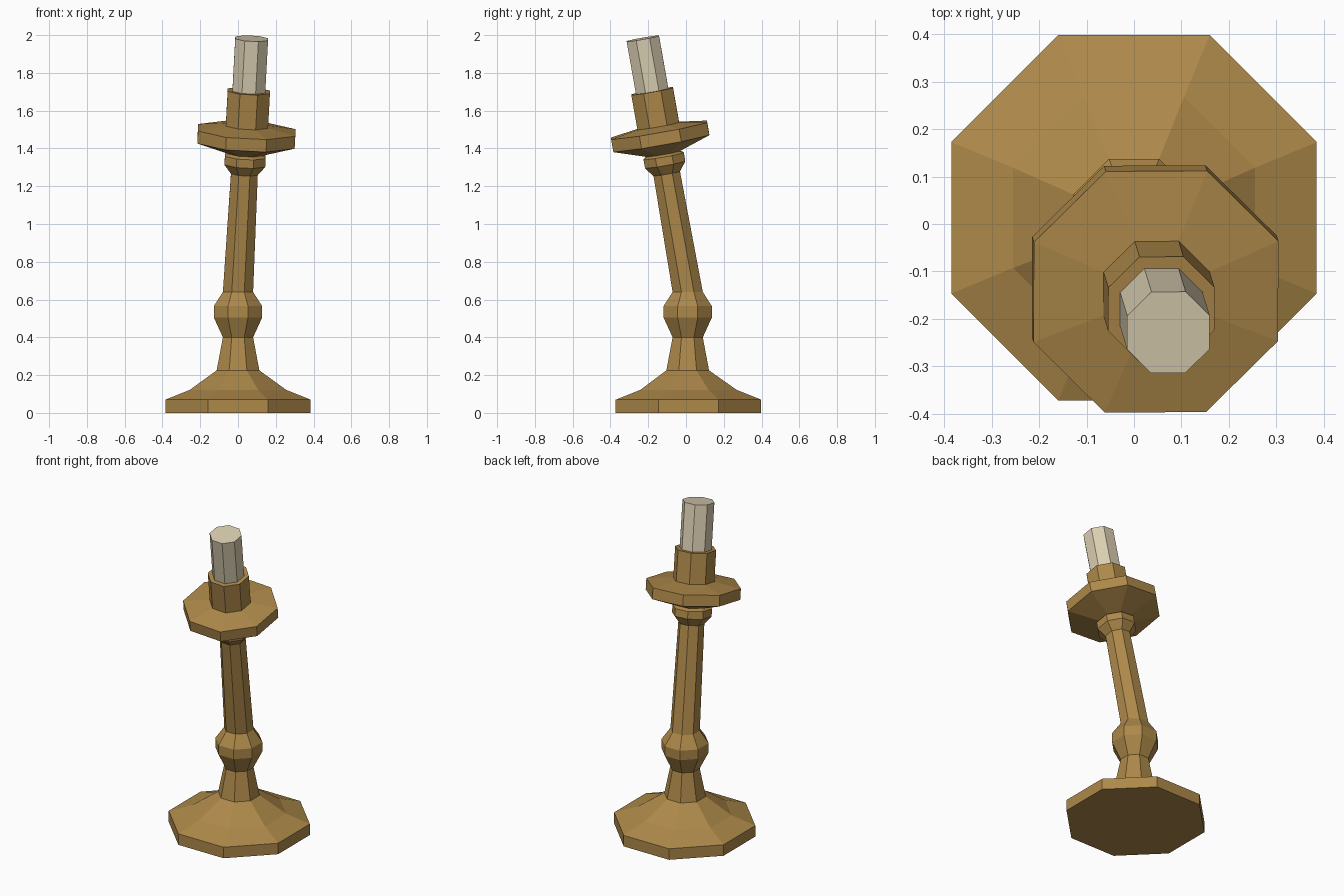
import bpy, bmesh, math
from mathutils import Vector

cube = bpy.data.objects.get("Cube")
if cube:
    bpy.data.objects.remove(cube, do_unlink=True)

SIDES = 8
UP = Vector((0, 0, 1))
LEAN = Vector((0.054, -0.177, 1)).normalized()   # axis of the leaning upper half
BEND = Vector((0, 0.009, 0.64))                  # point where the stem bends


def material(name, color):
    m = bpy.data.materials.new(name)
    m.use_nodes = True
    m.diffuse_color = color
    bsdf = m.node_tree.nodes["Principled BSDF"]
    bsdf.inputs["Base Color"].default_value = color
    bsdf.inputs["Roughness"].default_value = 0.7
    return m


brass = material("aged brass", (0.42, 0.25, 0.068, 1))
wax = material("cream wax", (0.70, 0.62, 0.44, 1))


def upright(z):
    return Vector((0, 0.013 if z < 0.2 else 0.009, z)), UP


def leaning(z):
    return BEND + LEAN * ((z - BEND.z) / LEAN.z), LEAN


def turned(name, rings, mat):
    """Octagonal lathe form; each ring is (axis function, height, flat half-width)."""
    bm = bmesh.new()
    loops = []
    for axis, z, half in rings:
        centre, normal = axis(z)
        turn = UP.rotation_difference(normal)
        r = half / math.cos(math.pi / SIDES)
        loop = []
        for i in range(SIDES):
            a = (i + 0.5) * math.tau / SIDES
            loop.append(bm.verts.new(centre + turn @ Vector((r * math.cos(a), r * math.sin(a), 0))))
        loops.append(loop)
    for low, high in zip(loops, loops[1:]):
        for i in range(SIDES):
            j = (i + 1) % SIDES
            bm.faces.new((low[i], low[j], high[j], high[i]))
    bm.faces.new(loops[0][::-1])
    bm.faces.new(loops[-1])
    bmesh.ops.recalc_face_normals(bm, faces=bm.faces)
    me = bpy.data.meshes.new(name)
    bm.to_mesh(me)
    bm.free()
    me.materials.append(mat)
    ob = bpy.data.objects.new(name, me)
    bpy.context.collection.objects.link(ob)
    return ob


# Foot, lower baluster and bulb stand upright; the shaft then leans away
turned("foot", [(upright, 0, 0.385), (upright, 0.07, 0.385),
                (upright, 0.122, 0.255), (upright, 0.225, 0.113)], brass)
turned("stem", [(upright, 0.225, 0.113), (upright, 0.40, 0.08),
                (upright, 0.505, 0.128), (upright, 0.565, 0.128),
                (upright, 0.64, 0.08), (leaning, 1.267, 0.071),
                (leaning, 1.315, 0.108), (leaning, 1.36, 0.108),
                (leaning, 1.372, 0.088)], brass)

# Drip pan and candle socket
turned("drip_pan", [(leaning, 1.372, 0.088), (leaning, 1.431, 0.258),
                    (leaning, 1.497, 0.258), (leaning, 1.52, 0.112)], brass)
turned("candle_socket", [(leaning, 1.515, 0.112), (leaning, 1.704, 0.112)], brass)

# Candle
turned("candle", [(leaning, 1.68, 0.087), (leaning, 1.982, 0.087)], wax)
